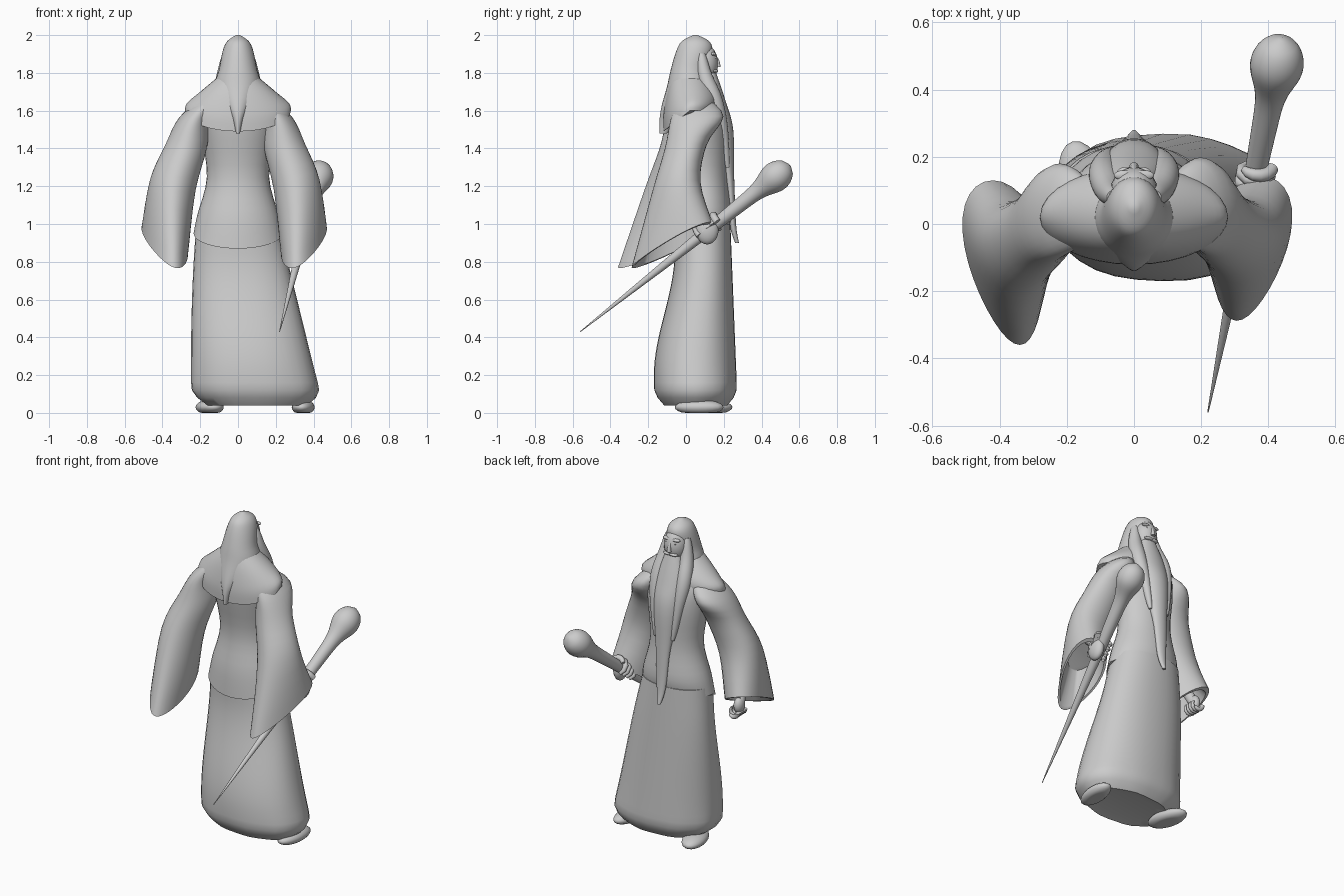
import bpy, bmesh, math
from mathutils import Vector, Matrix

if "Cube" in bpy.data.objects:
    bpy.data.objects.remove(bpy.data.objects["Cube"])

grey = bpy.data.materials.new("plain grey")
grey.use_nodes = True
tone = (0.6, 0.6, 0.6, 1)
grey.diffuse_color = tone
grey.node_tree.nodes["Principled BSDF"].inputs["Base Color"].default_value = tone
sides = {"right": -1, "left": 1}


def finish(name, bm):
    bmesh.ops.recalc_face_normals(bm, faces=bm.faces)
    mesh = bpy.data.meshes.new(name)
    bm.to_mesh(mesh)
    bm.free()
    mesh.materials.append(grey)
    part = bpy.data.objects.new(name, mesh)
    bpy.context.collection.objects.link(part)
    bpy.ops.object.select_all(action='DESELECT')
    part.select_set(True)
    bpy.context.view_layer.objects.active = part
    bpy.ops.object.shade_smooth_by_angle(angle=math.radians(50))


def blend(rows, steps=4):
    """Smooth curve through rows of numbers."""
    rows = [Vector(row) for row in rows]
    padded = [rows[0], *rows, rows[-1]]
    result = []
    for before, start, end, after in zip(padded, padded[1:], padded[2:], padded[3:]):
        for step in range(steps):
            t = step / steps
            leave, arrive = (end - before) / 2, (after - start) / 2
            ease = t * t * (3 - 2 * t)
            result.append(start.lerp(end, ease) + leave * t * (1 - t) ** 2
                          - arrive * t * t * (1 - t))
    return result + [rows[-1]]


def ring(centre, across, along, sag=0, square=1, folds=0, taper=0):
    """Loop round centre; sag lowers the rear, folds ripple, taper narrows the rear."""
    points = []
    for i in range(32):
        angle = math.tau * i / 32
        c, s = math.cos(angle), math.sin(angle)
        swell = 1 + folds * math.cos(9 * angle)
        point = (centre + across * swell * (1 + taper * s) * math.copysign(abs(c) ** square, c)
                 + along * swell * math.copysign(abs(s) ** square, s))
        point.z -= sag * max(0, -s)
        points.append(point)
    return points


def level(z, width, back, front, sag=0, x=0, **shape):
    """Horizontal ring from its half width and its rear and front limits."""
    return ring(Vector((x, (back + front) / 2, z)), Vector((width, 0, 0)),
                Vector((0, (front - back) / 2, 0)), sag, **shape)


def loft(name, rings):
    bm = bmesh.new()
    loops = [[bm.verts.new(point) for point in loop] for loop in rings]
    for low, high in zip(loops, loops[1:]):
        for i in range(len(low)):
            bm.faces.new((low[i - 1], low[i], high[i], high[i - 1]))
    bm.faces.new(loops[0])
    bm.faces.new(loops[-1])
    finish(name, bm)


def tube(name, path, radius):
    """Round tube whose radius is a function of the distance from 0 to 1."""
    points = [Vector(point) for point in path]
    last = len(points) - 1
    rings = []
    for i, point in enumerate(points):
        way = (points[min(i + 1, last)] - points[max(i - 1, 0)]).normalized()
        across = way.cross(Vector((0, 1, .2))).normalized()
        size = radius(i / last)
        rings.append(ring(point, across * size, way.cross(across) * size))
    loft(name, rings)


def ball(name, centre, size, yaw=0):
    bm = bmesh.new()
    bmesh.ops.create_uvsphere(bm, u_segments=20, v_segments=12, radius=1)
    bm.transform(Matrix.Translation(centre) @ Matrix.Rotation(yaw, 4, 'Z')
                 @ Matrix.Diagonal((*size, 1)))
    for vert in bm.verts:
        vert.co.z = max(vert.co.z, 0)
    finish(name, bm)


# Robe skirt: leans out to the left, narrows upward, tucked and rippled at the hem
skirt = [level(.05, .2, -.07, .17, x=.1)]
for step in range(25):
    z = .04 + step * .04
    rise = min(1, max(0, z - .2) / .65)
    back = -.17 + .11 * rise * rise * (3 - 2 * rise)
    front = .275 - .04 * z
    left = .46 - .245 * z
    right = .25 - .03 * z ** 3
    tuck = math.sin(min(1, (z + .08) / .22) * math.pi / 2)
    middle = (front + back) / 2
    depth = tuck * (front - back) / 2
    skirt.append(level(z, tuck * (left + right) / 2, middle - depth, middle + depth,
                       x=(left - right) / 2, square=.9, folds=.02 * (1 - z) ** 8))
loft("skirt", skirt)

# Upper robe with a dipping rear hem, and the shoulder cape: z, width, back, front, sag
layers = {
    "tunic": [(.95, .235, -.08, .22, .08), (1.05, .215, -.07, .24, .02),
              (1.25, .165, -.04, .22, 0), (1.5, .195, -.08, .22, 0),
              (1.65, .2, -.09, .18, 0), (1.8, .06, -.05, .1, 0)],
    "shoulder_cape": [(1.6, .28, -.12, .16, .11), (1.64, .27, -.12, .17, .06),
                      (1.7, .2, -.1, .16, 0), (1.8, .08, -.07, .1, 0)],
    # Hair dome running to a point down the back, and the long beard
    "hair": [(2, .01, .04, .06), (1.97, .055, -.02, .12), (1.92, .08, -.05, .14),
             (1.82, .1, -.08, .12), (1.73, .12, -.1, .13), (1.62, .07, -.13, .05),
             (1.55, .03, -.14, -.04), (1.48, .01, -.14, -.1)],
    "beard": [(1.8, .05, .1, .16), (1.65, .09, .1, .21), (1.5, .09, .1, .25),
              (1.25, .05, .2, .255), (1, .03, .23, .265), (.9, .01, .26, .28)],
}
for name, rows in layers.items():
    loft(name, [level(*row) for row in blend(rows)])

# Flared sleeves with hollow cuffs: rear edge and front edge from shoulder to cuff
edges = [(.13, -.05, 1.67, .13, .1, 1.67), (.23, -.1, 1.56, .22, .18, 1.57),
         (.28, -.14, 1.4, .27, .1, 1.42), (.34, -.22, 1.18, .35, .07, 1.22),
         (.34, -.36, .77, .42, .13, 1)]
for side, sign in sides.items():
    rows = blend(edges)
    rings, centres = [], []
    for i, row in enumerate(rows):
        t = i / (len(rows) - 1)
        rear, fore = Vector(row[:3]), Vector(row[3:])
        for point in (rear, fore):
            point.x *= sign
            if sign > 0:
                point.x *= .9
                point.y *= .8 if point.y < 0 else 1.1
        out = Vector((sign * (.05 + .07 * math.sin(2 * t)), 0, .04 * t * t))
        centres.append((rear + fore) / 2)
        rings.append(ring(centres[-1], out, (fore - rear) / 2, taper=.25 * t))
    for i, shrink in ((-1, .9), (-3, .7)):
        rings.append([centres[i].lerp(point, shrink) for point in rings[len(rows) + i]])
    loft(side + "_sleeve", rings)

# Face
ball("face", (0, .1, 1.85), (.07, .07, .1))
tube("nose", [(0, .15, 1.9), (0, .168, 1.86), (0, .17, 1.83)], lambda t: .006 + .008 * t)
for side, sign in sides.items():
    ball(side + "_brow", (sign * .03, .145, 1.9), (.03, .015, .01))
    ball(side + "_eye", (sign * .03, .15, 1.88), (.01, .01, .007))
    ball(side + "_moustache", (sign * .02, .155, 1.81), (.03, .015, .01))
    lock = blend([(.06, .08, 1.9), (.075, .1, 1.78), (.09, .15, 1.65), (.08, .19, 1.5),
                  (.06, .22, 1.3)])
    tube(side + "_hair_lock", [(sign * x, y, z) for x, y, z in lock],
         lambda t: .01 + .035 * math.sin(math.pi * (.1 + .9 * t)))

# Staff: a long taper ending in a rounded knob
tip, head = Vector((.22, -.56, .43)), Vector((.44, .55, 1.31))


def staff_radius(t):
    knob = (t - .93) / .06
    if knob > 0:
        return .08 * math.sqrt(1 - (.85 * knob) ** 2)
    return .002 + .047 * t + .034 * math.exp(-knob * knob)


tube("staff", [tip.lerp(head, i / 80) for i in range(81)], staff_radius)


def fingers(side, centre, axis, out, up, reach):
    """Four curled fingers wrapped round an axis, and a thumb."""
    def curl(name, base, size, turn):
        arc = [base + (out * math.cos(turn * i / 6) + up * math.sin(turn * i / 6)) * reach
               for i in range(7)]
        tube(side + name, arc, lambda t: size * (1 - .5 * t ** 4))
    for i in range(4):
        curl("_finger", centre + axis * (i - 1.5) * reach * .7, reach * .4, 4)
    curl("_thumb", centre + axis * reach * 1.6, reach * .45, 2.5)


# Left hand gripping the staff
grip = tip.lerp(head, .61)
axis = (head - tip).normalized()
out = axis.cross(Vector((0, 0, 1))).normalized()
up = out.cross(axis)
tube("left_wrist", [(.34, 0, 1.1), (.35, .06, 1.05), grip + up * .03], lambda t: .04)
ball("left_palm", grip + out * .025, (.035, .06, .075))
fingers("left", grip, axis, out, up, .045)

# Right hand, half closed
tube("right_wrist", [(-.38, -.02, 1.06), (-.4, .02, .98), (-.41, .05, .92)], lambda t: .03)
ball("right_palm", (-.41, .05, .92), (.03, .04, .05))
fingers("right", Vector((-.4, .05, .89)), Vector((0, 1, 0)), Vector((-1, 0, 0)),
        Vector((0, 0, -1)), .03)

# Feet
ball("right_foot", (-.15, .12, .03), (.07, .13, .04), .25)
ball("left_foot", (.345, .07, .03), (.06, .13, .04), -.1)
